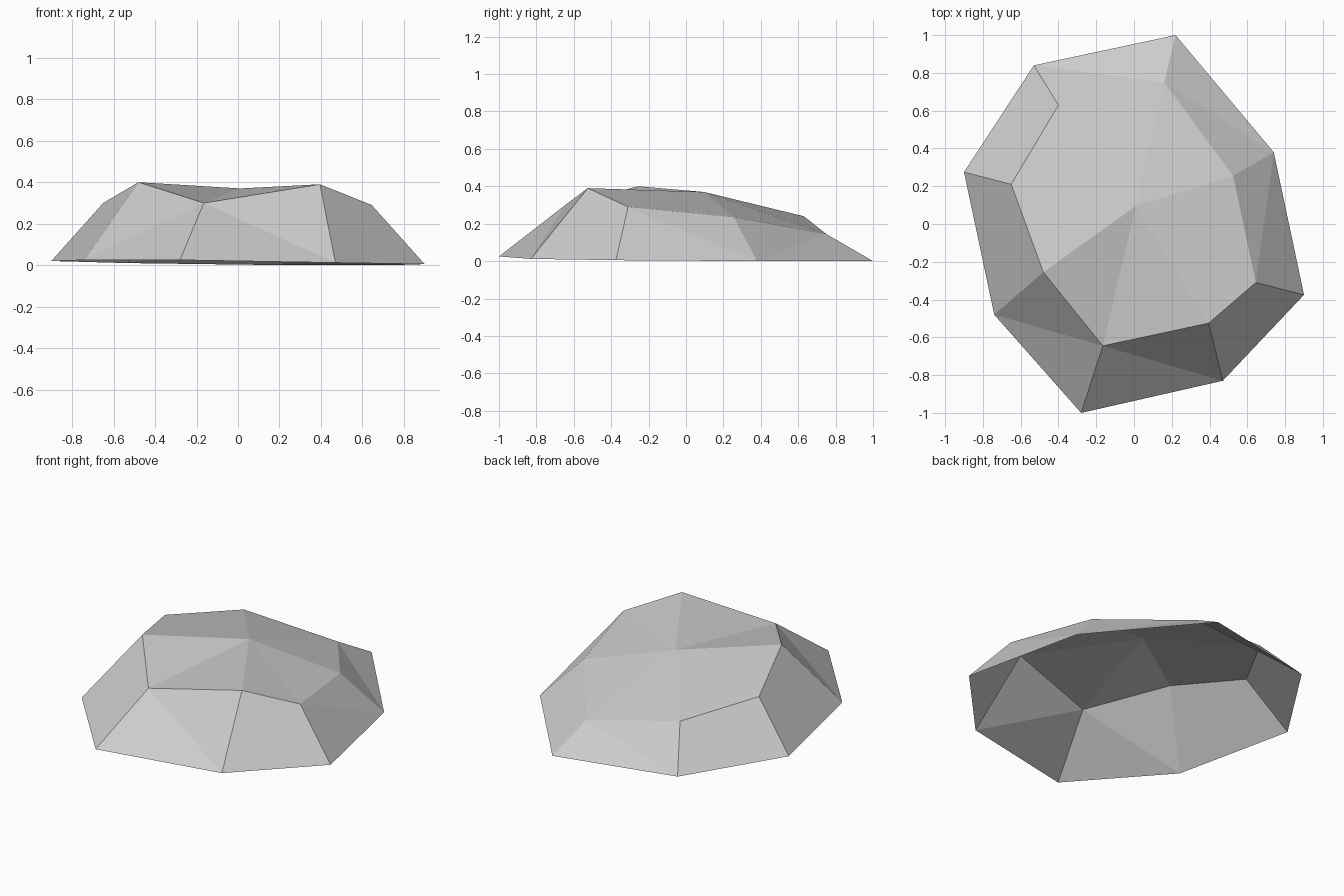
import bpy
import bmesh

# Remove the default object
default_cube = bpy.data.objects.get("Cube")
if default_cube:
    bpy.data.objects.remove(default_cube, do_unlink=True)


def make_material(name, colour):
    material = bpy.data.materials.new(name)
    material.use_nodes = True
    material.diffuse_color = colour
    shader = material.node_tree.nodes["Principled BSDF"]
    shader.inputs["Base Color"].default_value = colour
    shader.inputs["Roughness"].default_value = 0.9
    return material


# Eight-sided ground outline and shoulder outline, counterclockwise from the back
ground_outline = [
    (.22, 1, 0), (-.53, .84, .01), (-.9, .275, .02), (-.74, -.48, .025),
    (-.28, -1, .025), (.47, -.83, .012), (.9, -.375, .005), (.74, .38, 0),
]
shoulder_outline = [
    (.16, .75, .145), (-.4, .63, .24), (-.65, .21, .3), (-.48, -.255, .4),
    (-.165, -.645, .3), (.395, -.525, .39), (.645, -.31, .29), (.525, .255, .235),
]
crown_point = (.01, .095, .37)

# How each side panel is creased, in the same order as the outlines
creases = ["rising_back", "flat", "flat", "rising_forward",
           "rising_back", "flat", "rising_back", "rising_forward"]


def build_rock(name, material):
    bm = bmesh.new()
    ground = [bm.verts.new(point) for point in ground_outline]
    shoulder = [bm.verts.new(point) for point in shoulder_outline]
    crown = bm.verts.new(crown_point)
    count = len(ground)

    for index, crease in enumerate(creases):
        following = (index + 1) % count
        low_a, low_b = ground[index], ground[following]
        high_a, high_b = shoulder[index], shoulder[following]

        # Sloping side panel
        if crease == "flat":
            bm.faces.new((low_a, low_b, high_b, high_a))
        elif crease == "rising_back":
            bm.faces.new((low_a, low_b, high_a))
            bm.faces.new((low_b, high_b, high_a))
        else:
            bm.faces.new((low_a, low_b, high_b))
            bm.faces.new((low_a, high_b, high_a))

        # Top facet
        bm.faces.new((high_a, high_b, crown))

    # Open underneath, flat facets
    for face in bm.faces:
        face.smooth = False
    mesh = bpy.data.meshes.new(name)
    bm.to_mesh(mesh)
    bm.free()
    mesh.materials.append(material)
    rock = bpy.data.objects.new(name, mesh)
    bpy.context.collection.objects.link(rock)
    return rock


stone_grey = make_material("stone grey", (.6, .6, .6, 1))
build_rock("flat_rock", stone_grey)
